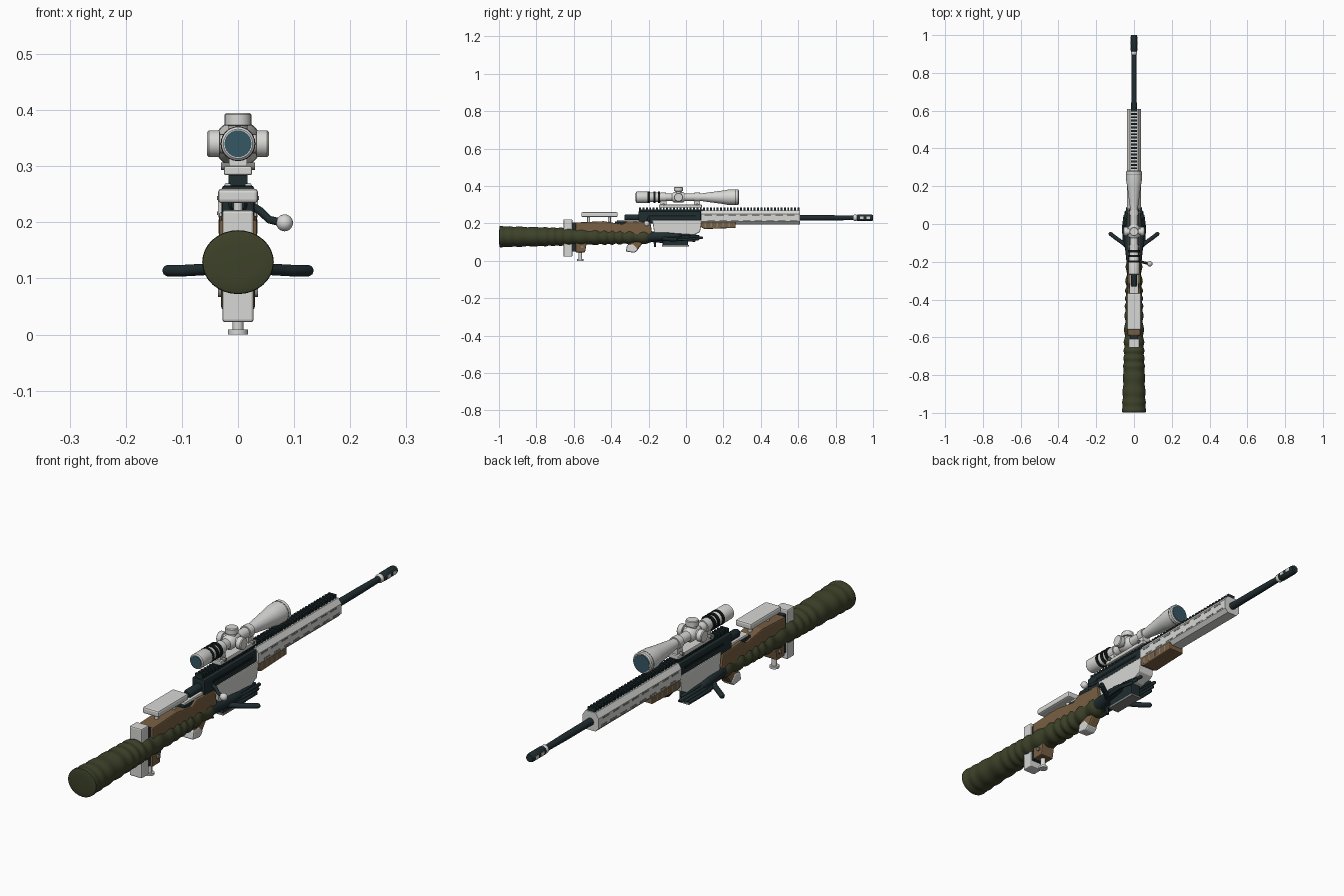
import bpy, bmesh, math
from mathutils import Vector, Matrix

cube = bpy.data.objects.get("Cube")
if cube:
    bpy.data.objects.remove(cube, do_unlink=True)


def material(name, *rgb):
    m = bpy.data.materials.new(name)
    m.use_nodes = True
    m.diffuse_color = (*rgb, 1)
    m.node_tree.nodes["Principled BSDF"].inputs["Base Color"].default_value = (*rgb, 1)
    return m


LIGHT = material("light grey", 0.68, 0.68, 0.66)
GREY = material("mid grey", 0.22, 0.22, 0.21)
DARK = material("blue black", 0.014, 0.026, 0.030)
BLACK = material("black", 0.008, 0.009, 0.010)
TAN = material("tan", 0.19, 0.115, 0.055)
OLIVE = material("olive sleeve", 0.046, 0.054, 0.022)
GLASS = material("teal glass", 0.035, 0.095, 0.125)


def finish(name, bm, mat, smooth=False, bevel=0):
    bmesh.ops.recalc_face_normals(bm, faces=bm.faces)
    me = bpy.data.meshes.new(name)
    bm.to_mesh(me)
    bm.free()
    me.materials.append(mat)
    ob = bpy.data.objects.new(name, me)
    bpy.context.collection.objects.link(ob)
    if bevel:
        mod = ob.modifiers.new("Bevel", "BEVEL")
        mod.width, mod.segments = bevel, 2
    if smooth:
        bpy.ops.object.select_all(action="DESELECT")
        ob.select_set(True)
        bpy.context.view_layer.objects.active = ob
        bpy.ops.object.shade_smooth_by_angle(angle=math.radians(40))
    return ob


def box(name, y, z, half, mat, bevel=0, x=0):
    """Box from y and z ranges and a half width about x."""
    bm = bmesh.new()
    size = Matrix.Diagonal((2 * half, y[1] - y[0], z[1] - z[0], 1))
    bmesh.ops.create_cube(bm, size=1, matrix=Matrix.Translation((x, sum(y) / 2, sum(z) / 2)) @ size)
    return finish(name, bm, mat, bevel=bevel)


def plate(name, outline, half, mat, bevel=0):
    """Side outline of (y, z) points extruded across x."""
    bm = bmesh.new()
    a, b = ([bm.verts.new((s * half, *p)) for p in outline] for s in (-1, 1))
    bm.faces.new(a)
    bm.faces.new(b)
    n = len(outline)
    for i in range(n):
        bm.faces.new((a[i], a[(i + 1) % n], b[(i + 1) % n], b[i]))
    return finish(name, bm, mat, bevel=bevel)


def loft(name, path, radii, mat, axis=None, seg=20, wide=1):
    """Round sections swept along a path."""
    bm, rings = bmesh.new(), []
    path = [Vector(p) for p in path]
    for i, (p, r) in enumerate(zip(path, radii)):
        d = Vector(axis) if axis else path[min(i + 1, len(path) - 1)] - path[max(i - 1, 0)]
        d.normalize()
        up = Vector((0, 1, 0)) if abs(d.z) > 0.9 else Vector((0, 0, 1))
        u = d.cross(up).normalized()
        v = u.cross(d)
        rings.append([bm.verts.new(p + u * r * wide * math.cos(t) + v * r * math.sin(t))
                      for t in (2 * math.pi * k / seg for k in range(seg))])
    for a, b in zip(rings, rings[1:]):
        for k in range(seg):
            bm.faces.new((a[k], a[(k + 1) % seg], b[(k + 1) % seg], b[k]))
    bm.faces.new(rings[0])
    bm.faces.new(rings[-1])
    return finish(name, bm, mat, True)


def turned(name, z, profile, mat, seg=24):
    """Lathe of (y, radius) points about a lengthwise axis."""
    return loft(name, [(0, y, z) for y, r in profile], [r for y, r in profile], mat, (0, 1, 0), seg)


def rod(name, a, b, r, mat, seg=16):
    return loft(name, (a, b), (r, r), mat, seg=seg)


# Barrel and ported muzzle brake
BORE = 0.23
turned("barrel", BORE, [(0.05, 0.017), (0.78, 0.014), (0.9, 0.012)], DARK)
turned("muzzle_collar", BORE, [(0.895, 0.013), (0.9, 0.017), (0.91, 0.017), (0.915, 0.013)], LIGHT)
turned("muzzle_brake", BORE, [(0.913, 0.015), (0.92, 0.018), (0.99, 0.018), (1, 0.015)], DARK)
for s in (-1, 1):
    for y in (0.93, 0.965):
        box("brake_port", (y, y + 0.02), (BORE - 0.007, BORE + 0.007), 0.001, LIGHT, x=s * 0.018)

# Handguard with slots on both sides
bm = bmesh.new()
section = [(0.022, 0.195), (0.036, 0.21), (0.036, 0.25), (0.022, 0.27)]
section += [(-x, z) for x, z in reversed(section)]
face = bm.faces.new([bm.verts.new((x, 0.08, z)) for x, z in section])
geo = bmesh.ops.extrude_face_region(bm, geom=[face])["geom"]
bmesh.ops.translate(bm, vec=(0, 0.53, 0), verts=[g for g in geo if isinstance(g, bmesh.types.BMVert)])
bm.faces.new([v for v in face.verts]) if not face.is_valid else None
finish("handguard", bm, LIGHT)
for s in (-1, 1):
    for i in range(8):
        y = 0.1 + i * 0.063
        box("upper_slot", (y, y + 0.04), (0.24, 0.247), 0.001, GREY, x=s * 0.036)
        box("lower_slot", (y + 0.015, y + 0.055), (0.213, 0.219), 0.001, GREY, x=s * 0.036)

# Toothed top rail
box("rail_base", (-0.25, 0.1), (0.262, 0.275), 0.013, DARK)
for i in range(48):
    y = -0.25 + i * 0.018
    box("rail_tooth", (y, y + 0.01), (0.268, 0.284), 0.017, DARK)

# Receiver, lower body and magazine
box("receiver", (-0.255, 0.08), (0.2, 0.266), 0.029, DARK, 0.006)
for s in (-1, 1):
    box("receiver_groove", (-0.2, 0.05), (0.236, 0.246), 0.001, BLACK, x=s * 0.029)
plate("lower_receiver", [(-0.18, 0.218), (-0.17, 0.15), (-0.13, 0.132), (0.03, 0.132),
                         (0.075, 0.155), (0.085, 0.218)], 0.034, LIGHT, 0.004)
box("magazine", (-0.125, 0.012), (0.083, 0.14), 0.022, DARK, 0.003)
box("magazine_floor", (-0.128, 0.016), (0.076, 0.084), 0.024, GREY)
rod("trigger_guard", (0, -0.24, 0.115), (0, -0.12, 0.1), 0.006, DARK)
rod("trigger", (0, -0.17, 0.14), (0, -0.165, 0.075), 0.006, DARK)

# Bolt and handle
turned("bolt", 0.232, [(-0.33, 0.012), (-0.32, 0.017), (-0.24, 0.017)], DARK)
loft("bolt_handle", [(0.015, -0.2, 0.235), (0.04, -0.2, 0.22), (0.055, -0.205, 0.205), (0.08, -0.21, 0.199)],
     [0.007] * 4, DARK, seg=12)
bm = bmesh.new()
bmesh.ops.create_uvsphere(bm, u_segments=20, v_segments=12, radius=0.015,
                          matrix=Matrix.Translation((0.083, -0.21, 0.199)))
finish("bolt_knob", bm, LIGHT, True)

# Stock frame, grip and front panels
plate("stock_upper", [(-0.59, 0.13), (-0.59, 0.205), (-0.44, 0.212), (-0.34, 0.195), (-0.31, 0.212),
                      (-0.19, 0.205), (-0.18, 0.14), (-0.4, 0.13)], 0.034, TAN, 0.005)
plate("stock_toe", [(-0.59, 0.045), (-0.59, 0.15), (-0.46, 0.15), (-0.53, 0.1), (-0.54, 0.045)], 0.03, TAN, 0.004)
box("stock_insert", (-0.38, -0.3), (0.185, 0.21), 0.025, DARK, 0.004)
box("stock_spine", (-0.37, -0.25), (0.2, 0.219), 0.022, LIGHT, 0.004)
plate("grip", [(-0.3, 0.15), (-0.315, 0.06), (-0.265, 0.05), (-0.235, 0.09), (-0.22, 0.15)], 0.022, TAN, 0.007)
plate("grip_base", [(-0.315, 0.085), (-0.322, 0.05), (-0.275, 0.043), (-0.255, 0.06), (-0.28, 0.09)],
      0.024, LIGHT, 0.006)
plate("forend_panel", [(0.08, 0.18), (0.08, 0.212), (0.265, 0.212), (0.265, 0.176), (0.1, 0.17)], 0.034, TAN, 0.004)
for s in (-1, 1):
    for i in range(5):
        y = 0.1 + i * 0.032
        box("forend_groove", (y, y + 0.006), (0.18, 0.205), 0.001, GREY, x=s * 0.034)

# Cheek rest on posts, butt plate on rods, rear monopod
box("cheek_rest", (-0.56, -0.365), (0.234, 0.26), 0.036, LIGHT, 0.007)
for y in (-0.52, -0.41):
    rod("cheek_post", (0, y, 0.19), (0, y, 0.24), 0.008, LIGHT)
box("butt_plate", (-0.655, -0.608), (0.022, 0.222), 0.028, LIGHT, 0.005)
box("butt_spacer", (-0.61, -0.588), (0.05, 0.205), 0.022, DARK)
rod("monopod_leg", (0, -0.565, 0.008), (0, -0.565, 0.05), 0.01, LIGHT)
rod("monopod_foot", (0, -0.565, 0), (0, -0.565, 0.009), 0.018, LIGHT)
rod("stock_screw", (-0.036, -0.555, 0.075), (0.036, -0.555, 0.075), 0.008, GREY)

# Telescopic sight
AXIS = 0.34
turned("sight_body", AXIS, [(-0.268, 0.026), (-0.264, 0.03), (-0.2, 0.03), (-0.19, 0.026), (-0.135, 0.024),
                            (-0.12, 0.02), (0.08, 0.02), (0.13, 0.027), (0.2, 0.036), (0.225, 0.041),
                            (0.278, 0.042), (0.282, 0.038)], LIGHT, 32)
for y in (-0.205, -0.175, -0.15):
    turned("sight_band", AXIS, [(y, 0.031), (y + 0.012, 0.031)], BLACK)
turned("objective_band", AXIS, [(0.262, 0.0425), (0.266, 0.0425)], GREY, 32)
turned("rear_lens", AXIS, [(-0.27, 0.024), (-0.265, 0.024)], GLASS)
turned("front_lens", AXIS, [(0.28, 0.035), (0.284, 0.035)], GLASS)
HUB = Vector((0, -0.04, AXIS))
turned("turret_hub", AXIS, [(-0.075, 0.02), (-0.065, 0.028), (-0.015, 0.028), (-0.005, 0.02)], LIGHT)
for d in ((1, 0, 0), (-1, 0, 0), (0, 0, 1)):
    d = Vector(d)
    loft("turret", [HUB + d * t for t in (0.01, 0.032, 0.033, 0.052, 0.055)],
         [0.017, 0.017, 0.024, 0.024, 0.021], LIGHT, d)
for y in (-0.12, 0.06):
    turned("mount_ring", AXIS, [(y - 0.014, 0.025), (y + 0.014, 0.025)], LIGHT)
    box("mount_foot", (y - 0.016, y + 0.016), (0.286, 0.325), 0.016, LIGHT)
    rod("mount_bolt", (-0.03, y, 0.3), (0.03, y, 0.3), 0.007, GREY)
box("mount_base", (-0.145, 0.085), (0.284, 0.3), 0.025, LIGHT, 0.003)

# Wrinkled sleeve
steps = 160
path = [(0, -0.999, 0.128), (0, -0.998, 0.128)]
radii = [0.03, 0.05]
for i in range(steps + 1):
    t = i / steps
    fold = (0.0012 + 0.0026 * t) * math.sin(t * 95 + 2 * math.sin(t * 17))
    path.append((0, -0.996 + 0.81 * t, 0.129))
    radii.append(0.056 - 0.021 * t + fold)
loft("sleeve", path, radii, OLIVE, (0, 1, 0), 32, 1.12)

# Mirrored gloved hands


def digit(name, points, r):
    """Tapered finger with a rounded tip."""
    a, b = Vector(points[-2]), Vector(points[-1])
    tip = (b - a).normalized() * r
    pts = [Vector(p) for p in points] + [b + tip * 0.5, b + tip * 0.85]
    loft(name, pts, [r * 1.2] + [r] * (len(points) - 1) + [r * 0.8, r * 0.4], DARK, seg=14)


for s in (-1, 1):
    loft("glove_palm", [(s * x, y, z) for x, y, z in ((0.01, -0.21, 0.129), (0.018, -0.16, 0.13),
         (0.03, -0.1, 0.131), (0.036, -0.05, 0.13), (0.038, -0.03, 0.13))],
         [0.029, 0.026, 0.021, 0.016, 0.008], DARK)
    digit("thumb", [(s * 0.025, -0.13, 0.122), (s * 0.06, -0.1, 0.116),
                    (s * 0.095, -0.075, 0.114), (s * 0.125, -0.052, 0.114)], 0.0105)
    for i in range(4):
        x, z = 0.03 + 0.007 * i, 0.138 - 0.008 * i
        digit("finger", [(s * x, -0.1, z), (s * (x + 0.006), -0.02, z),
                         (s * (x - 0.002), 0.085 - 0.02 * abs(i - 1), z - 0.006)], 0.007)
